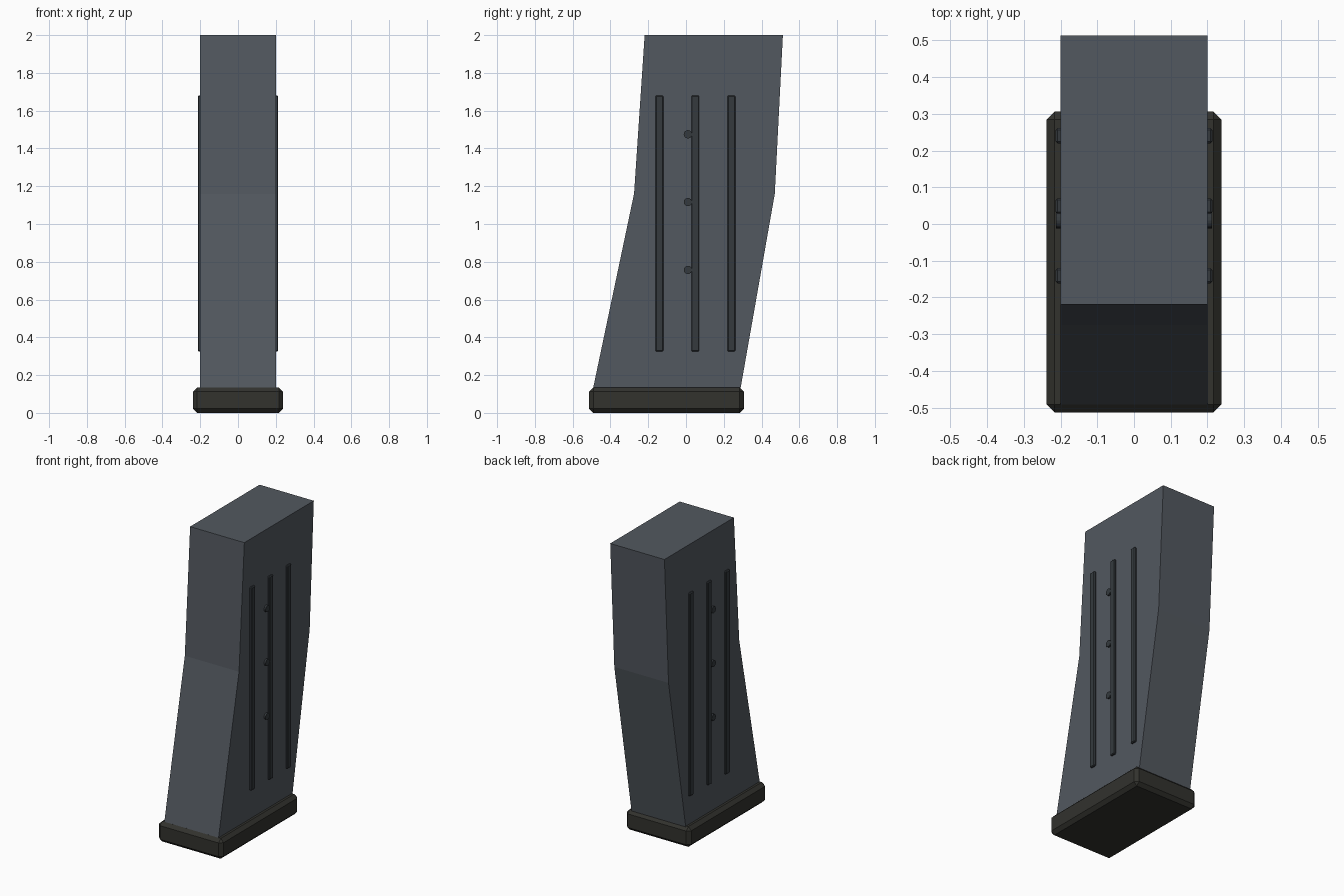
import bpy, bmesh
from mathutils import Matrix

if "Cube" in bpy.data.objects:
    bpy.data.objects.remove(bpy.data.objects["Cube"])


def material(name, rgb):
    m = bpy.data.materials.new(name)
    m.diffuse_color = (*rgb, 1)
    m.use_nodes = True
    m.node_tree.nodes["Principled BSDF"].inputs["Base Color"].default_value = m.diffuse_color
    return m


slate = material("slate", (0.085, 0.098, 0.115))
dark = material("dark_steel", (0.035, 0.042, 0.048))
olive = material("dark_olive", (0.032, 0.032, 0.027))


def finish(bm, name, mat):
    bmesh.ops.recalc_face_normals(bm, faces=bm.faces)
    me = bpy.data.meshes.new(name)
    bm.to_mesh(me)
    bm.free()
    me.materials.append(mat)
    ob = bpy.data.objects.new(name, me)
    bpy.context.collection.objects.link(ob)
    return ob


def box(name, lo, hi, mat, bevel):
    bm = bmesh.new()
    size = [b - a for a, b in zip(lo, hi)]
    mid = [(a + b) / 2 for a, b in zip(lo, hi)]
    bmesh.ops.create_cube(bm, size=1, matrix=Matrix.Translation(mid) @ Matrix.Diagonal((*size, 1)))
    bmesh.ops.bevel(bm, geom=bm.edges[:], offset=bevel, segments=1, affect='EDGES')
    return finish(bm, name, mat)


# Body: bent side profile (y, z) extruded across x
profile = [(-0.494, 0.12), (0.287, 0.12), (0.47, 1.16), (0.513, 2.0), (-0.219, 2.0), (-0.275, 1.16)]
bm = bmesh.new()
face = bm.faces.new([bm.verts.new((-0.2, y, z)) for y, z in profile])
ext = bmesh.ops.extrude_face_region(bm, geom=[face], use_keep_orig=True)
bmesh.ops.translate(bm, vec=(0.4, 0, 0), verts=[v for v in ext["geom"] if isinstance(v, bmesh.types.BMVert)])
finish(bm, "magazine_body", slate)

# Chamfered floor plate
box("floor_plate", (-0.238, -0.513, 0), (0.238, 0.306, 0.135), olive, 0.022)

# Raised ribs and small pegs on both sides
for side, s in (("left", -1), ("right", 1)):
    x0, x1 = sorted((s * 0.187, s * 0.213))
    for i, y in enumerate((-0.141, 0.049, 0.24)):
        box(f"rib_{side}_{i + 1}", (x0, y - 0.021, 0.325), (x1, y + 0.021, 1.68), dark, 0.005)
    for i, z in enumerate((0.757, 1.116, 1.475)):
        bm = bmesh.new()
        bmesh.ops.create_cone(bm, cap_ends=True, segments=16, radius1=0.022, radius2=0.022, depth=0.022,
                              matrix=Matrix.Translation((s * 0.201, 0.01, z)) @ Matrix.Rotation(1.570796, 4, 'Y'))
        finish(bm, f"peg_{side}_{i + 1}", dark)
